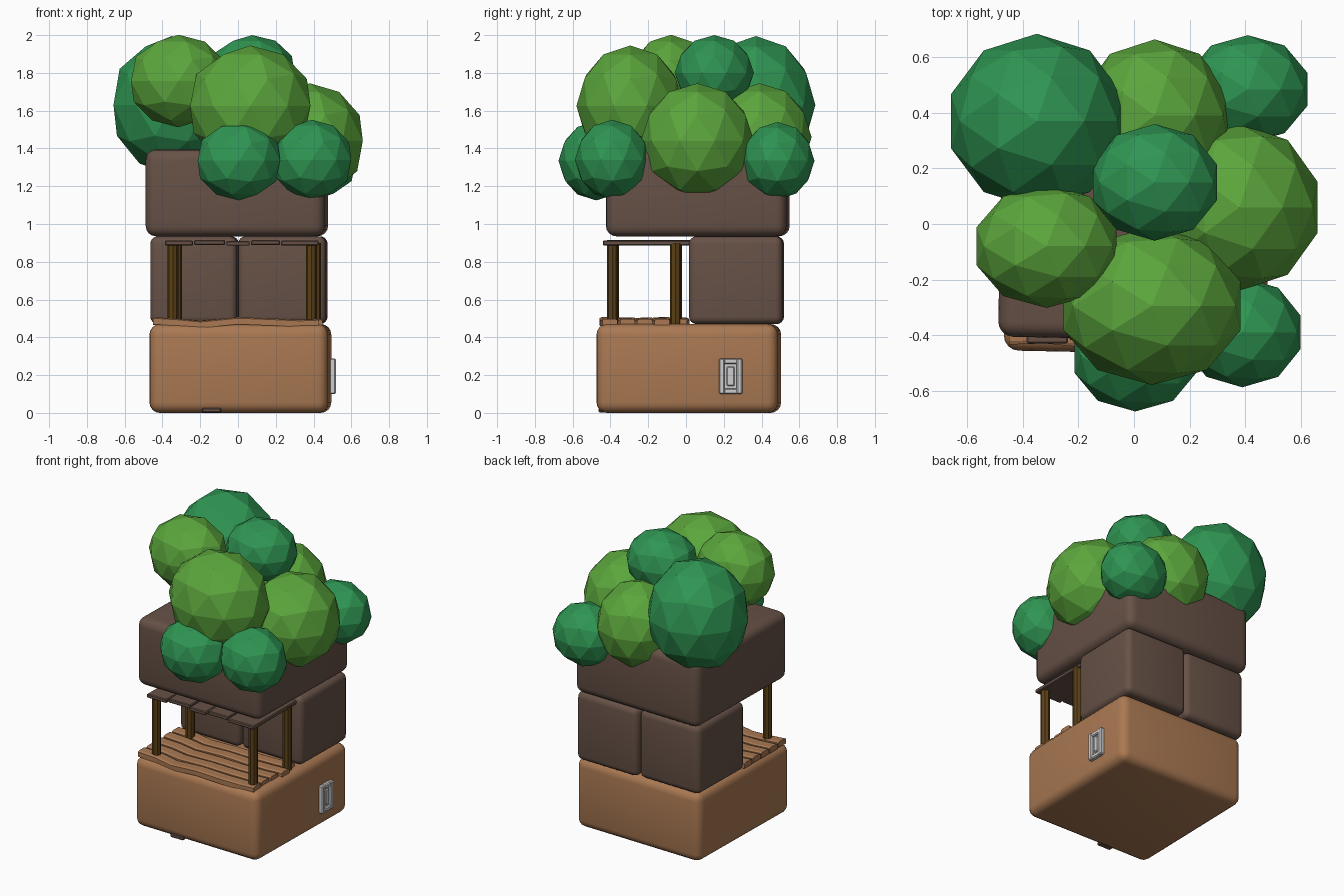
import bpy, bmesh, math, random
from mathutils import Vector, Matrix

if "Cube" in bpy.data.objects:
    bpy.data.objects.remove(bpy.data.objects["Cube"])

random.seed(4)
TWIST = math.radians(-1.2)


def mat(name, rgb):
    m = bpy.data.materials.new(name)
    m.diffuse_color = (*rgb, 1)
    m.use_nodes = True
    m.node_tree.nodes["Principled BSDF"].inputs["Base Color"].default_value = m.diffuse_color
    return m


TAN = mat("tan wood", (0.40, 0.19, 0.085))
BARK = mat("dark bark", (0.135, 0.083, 0.062))
POST = mat("post wood", (0.105, 0.052, 0.008))
LIGHT = mat("light leaf", (0.105, 0.38, 0.045))
DARK = mat("dark leaf", (0.028, 0.30, 0.085))
GREY = mat("pale grey", (0.62, 0.62, 0.62))


def finish(name, bm, m):
    me = bpy.data.meshes.new(name)
    bmesh.ops.recalc_face_normals(bm, faces=bm.faces)
    bm.to_mesh(me)
    bm.free()
    me.materials.append(m)
    ob = bpy.data.objects.new(name, me)
    bpy.context.collection.objects.link(ob)
    return ob


def box(name, lo, hi, m, bevel=0.0, segs=1, twist=0.0):
    lo, hi = Vector(lo), Vector(hi)
    size, mid = hi - lo, (hi + lo) / 2
    bm = bmesh.new()
    bmesh.ops.create_cube(bm, size=1, matrix=Matrix.Diagonal((*size, 1)))
    if bevel:
        bmesh.ops.bevel(bm, geom=bm.edges[:], offset=bevel, segments=segs,
                        profile=0.5, affect='EDGES')
    ob = finish(name, bm, m)
    ob.location = mid
    ob.rotation_euler.z = twist
    if segs > 1:
        for p in ob.data.polygons:
            p.use_smooth = True
    return ob


# rounded building blocks
box("base_block", (-0.46, -0.465, 0), (0.485, 0.495, 0.47), TAN, 0.055, 4, TWIST)
box("middle_block_left", (-0.46, 0.02, 0.47), (0.0, 0.51, 0.935), BARK, 0.04, 4, TWIST)
box("middle_block_right", (0.005, 0.02, 0.47), (0.47, 0.515, 0.935), BARK, 0.04, 4, TWIST)
box("upper_block", (-0.48, -0.415, 0.935), (0.468, 0.54, 1.395), BARK, 0.055, 4, TWIST)
box("base_chip", (-0.19, -0.462, 0.002), (-0.09, -0.42, 0.026), BARK, 0.005)

# warped deck boards running along x
WAVE = [(-0.45, 0.012), (-0.32, 0.004), (-0.2, -0.008), (0.0, 0.012),
        (0.2, 0.004), (0.33, -0.002), (0.44, 0.002)]
for i in range(5):
    bm = bmesh.new()
    y0, w = -0.405 + i * 0.092, 0.08
    end = random.uniform(-0.02, 0.015)
    rings = []
    for k, (x, dz) in enumerate(WAVE):
        y = y0 + 0.012 * math.sin(k * 1.3 + 0.5) - 0.015 * (x + 0.1)
        z = 0.487 + dz * (1 if i == 0 else random.uniform(0.5, 1.1))
        h = w / 2
        x += end if k == len(WAVE) - 1 else 0
        ring = [(y - h, z - 0.03), (y + h, z - 0.03), (y + h, z + 0.002),
                (y + h - 0.012, z + 0.008), (y - h + 0.012, z + 0.008), (y - h, z + 0.002)]
        rings.append([bm.verts.new((x, a, b)) for a, b in ring])
    for a, b in zip(rings, rings[1:]):
        for j in range(6):
            bm.faces.new((a[j], a[(j + 1) % 6], b[(j + 1) % 6], b[j]))
    bm.faces.new(rings[0])
    bm.faces.new(rings[-1])
    finish(f"deck_board_{i + 1}", bm, TAN)

# porch posts
for name, x, y in [("front_left", -0.345, -0.385), ("front_right", 0.388, -0.39),
                   ("back_left", -0.325, -0.05), ("back_right", 0.41, -0.055)]:
    bm = bmesh.new()
    bmesh.ops.create_cone(bm, cap_ends=True, segments=8, radius1=0.029,
                          radius2=0.029, depth=0.43)
    finish(f"{name}_post", bm, POST).location = (x, y, 0.685)

# porch roof boards running along y
XS = [-0.39, -0.235, -0.065, 0.065, 0.225, 0.43]
for i, (a, b) in enumerate(zip(XS, XS[1:])):
    dy = (0, 0.012, -0.006, 0.008, -0.01)[i]
    dz = (0, 0.003, -0.001, 0.002, 0)[i]
    box(f"roof_board_{i + 1}", (a + 0.003, -0.43 + dy, 0.886 + dz),
        (b - 0.003, 0.04, 0.912 + dz), BARK, 0.005)

# grey framed plate on the right side
Y0, Y1, Z0, Z1 = 0.175, 0.298, 0.1, 0.288
box("plate_backing", (0.47, Y0 + 0.005, Z0 + 0.005), (0.498, Y1 - 0.005, Z1 - 0.005), GREY)
for n, y in (("front", Y0), ("back", Y1 - 0.03)):
    box(f"plate_{n}_bar", (0.47, y, Z0), (0.518, y + 0.03, Z1), GREY, 0.006)
for n, z in (("lower", Z0), ("upper", Z1 - 0.03)):
    box(f"plate_{n}_bar", (0.47, Y0 + 0.025, z), (0.514, Y1 - 0.025, z + 0.03), GREY, 0.006)
box("plate_panel", (0.47, Y0 + 0.04, Z0 + 0.042), (0.508, Y1 - 0.04, Z1 - 0.042), GREY, 0.006)

# faceted leaf clumps: centre, radii, colour
CLUMPS = {
    "back_left": ((-0.35, 0.37, 1.63), (0.325, 0.315, 0.365), DARK),
    "top_left": ((-0.315, -0.08, 1.757), (0.265, 0.222, 0.245), LIGHT),
    "front_large": ((0.065, -0.295, 1.625), (0.335, 0.285, 0.32), LIGHT),
    "top": ((0.075, 0.15, 1.8), (0.235, 0.21, 0.2), DARK),
    "right_large": ((0.38, 0.06, 1.44), (0.295, 0.3, 0.305), LIGHT),
    "back": ((0.075, 0.39, 1.46), (0.275, 0.275, 0.285), LIGHT),
    "back_right": ((0.41, 0.485, 1.335), (0.225, 0.195, 0.205), DARK),
    "front_low": ((0.005, -0.475, 1.335), (0.23, 0.2, 0.21), DARK),
    "front_right_low": ((0.39, -0.39, 1.34), (0.22, 0.198, 0.212), DARK),
}
for name, (c, r, m) in CLUMPS.items():
    bm = bmesh.new()
    bmesh.ops.create_icosphere(bm, subdivisions=2, radius=1,
                               matrix=Matrix.Translation(c) @ Matrix.Diagonal((*r, 1)))
    finish(f"{name}_leaves", bm, m)
